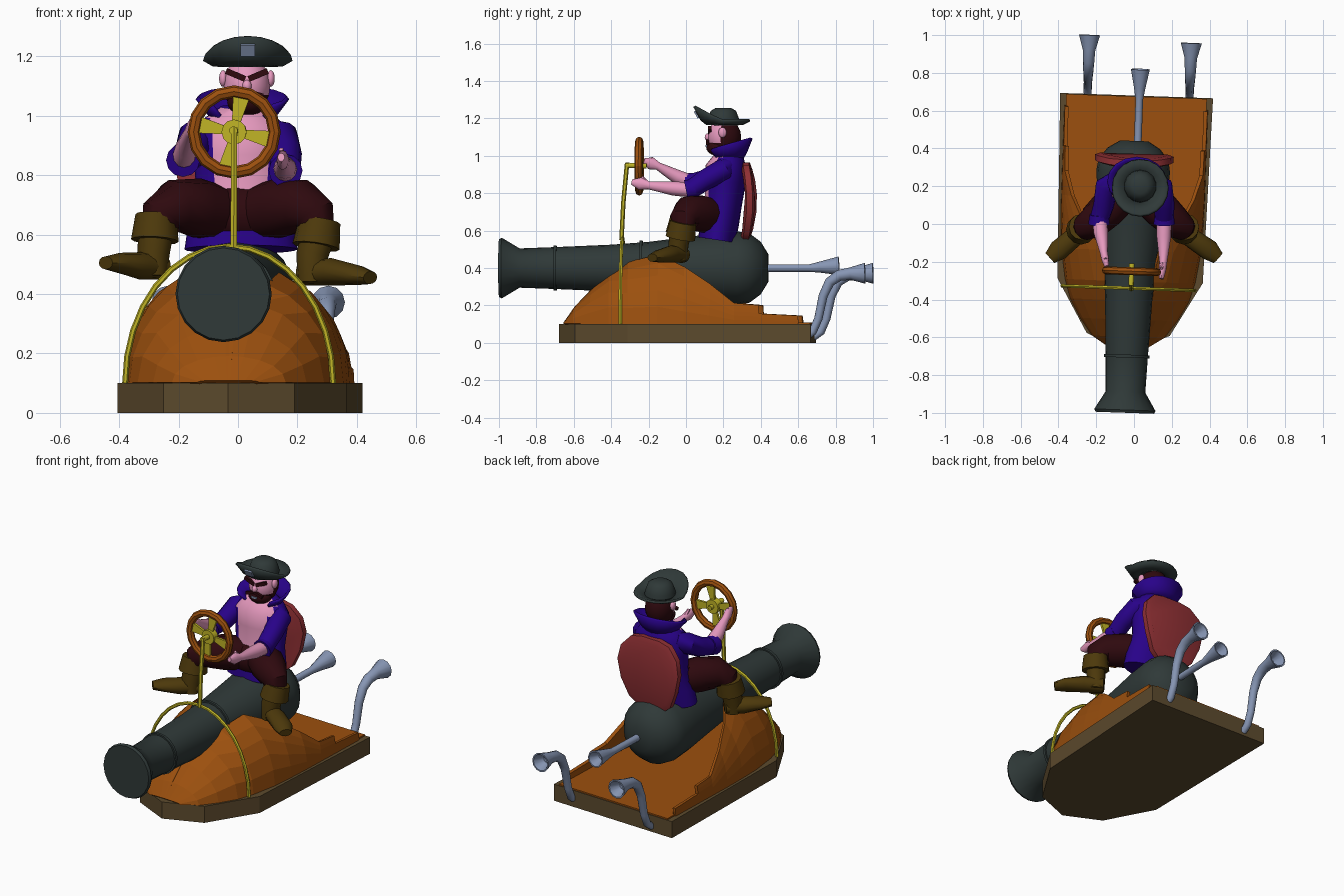
import bpy, bmesh, math
from mathutils import Vector, Matrix

if "Cube" in bpy.data.objects:
    bpy.data.objects.remove(bpy.data.objects["Cube"], do_unlink=True)


def material(name, hex_code):
    rgb = [int(hex_code[i:i + 2], 16) / 255 for i in (0, 2, 4)]
    col = [c / 12.92 if c < .04 else ((c + .055) / 1.055) ** 2.4 for c in rgb] + [1]
    m = bpy.data.materials.new(name)
    m.use_nodes = True
    m.diffuse_color = col
    m.node_tree.nodes["Principled BSDF"].inputs["Base Color"].default_value = col
    return m


WOOD = material("dark_wood", "5C4A2D")
ORANGE = material("orange_wood", "9C500E")
IRON = material("black_iron", "2F3938")
STEEL = material("blue_steel", "8796B4")
PURPLE = material("purple_cloth", "280289")
MAROON = material("dark_maroon", "2E090E")
LEATHER = material("brown_leather", "4D390B")
SKIN = material("pink_skin", "E79ABF")
RED = material("red_leather", "903034")
YELLOW = material("yellow_brass", "C0B426")

# The whole vehicle sits slightly turned
TWIST = Matrix.Translation((-.01, 0, 0)) @ Matrix.Rotation(-.035, 4, 'Z')


def finish(name, bm, mats, smooth=40, turned=False, solid=0, rule=None):
    bmesh.ops.recalc_face_normals(bm, faces=bm.faces[:])
    if rule:
        for f in bm.faces:
            f.material_index = rule(f.calc_center_median(), f.normal)
    if turned:
        bm.transform(TWIST)
    me = bpy.data.meshes.new(name)
    bm.to_mesh(me)
    bm.free()
    ob = bpy.data.objects.new(name, me)
    bpy.context.collection.objects.link(ob)
    for m in mats if isinstance(mats, list) else [mats]:
        me.materials.append(m)
    if solid:
        mod = ob.modifiers.new("thickness", 'SOLIDIFY')
        mod.thickness = solid
        mod.offset = 0
    if smooth:
        bpy.ops.object.select_all(action='DESELECT')
        ob.select_set(True)
        bpy.context.view_layer.objects.active = ob
        bpy.ops.object.shade_smooth_by_angle(angle=math.radians(smooth))


def loft(rings, closed=True, caps=True):
    bm = bmesh.new()
    rows = [[bm.verts.new(p) for p in r] for r in rings]
    n = len(rows[0])
    for a, b in zip(rows, rows[1:]):
        for i in range(n if closed else n - 1):
            j = (i + 1) % n
            bm.faces.new((a[i], a[j], b[j], b[i]))
    if caps:
        bm.faces.new(rows[0])
        bm.faces.new(rows[-1])
    return bm


def sweep(name, pts, radii, mat, sides=12, ref=(1, 0, 0), recess=0, **kw):
    """Tube along pts; each radius is a number or (across, along ref)."""
    pts, ref, rings = [Vector(p) for p in pts], Vector(ref), []
    phase = math.pi / 4 if sides == 4 else 0
    for i, p in enumerate(pts):
        t = (pts[min(i + 1, len(pts) - 1)] - pts[max(i - 1, 0)]).normalized()
        u = ref.cross(t).normalized()
        v = t.cross(u)
        a, b = radii[i] if isinstance(radii[i], tuple) else (radii[i], radii[i])

        def ring(c, s):
            return [c + (u * a * math.cos(k) + v * b * math.sin(k)) * s for k in
                    (phase + math.tau * j / sides for j in range(sides))]
        rings.append(ring(p, 1))
    if recess:
        rings += [ring(p, .85), ring(p - t * recess, .4)]
    finish(name, loft(rings), mat, **kw)


def box(name, loc, size, mat, rot=(0, 0, 0)):
    bm = bmesh.new()
    bmesh.ops.create_cube(bm, size=1)
    turn = Matrix.Rotation(rot[0], 4, 'X') @ Matrix.Rotation(rot[1], 4, 'Y')
    bm.transform(Matrix.Translation(loc) @ turn @ Matrix.Diagonal((*size, 1)))
    finish(name, bm, mat, smooth=0)


def ball(name, loc, size, mat, **kw):
    bm = bmesh.new()
    bmesh.ops.create_uvsphere(bm, u_segments=14, v_segments=10, radius=1)
    bm.transform(Matrix.Translation(loc) @ Matrix.Diagonal((*size, 1)))
    finish(name, bm, mat, **kw)


# Base plate and deck
half = [(0, -.68), (.22, -.585), (.385, -.3), (.405, .68)]
outline = half + [(-x, y) for x, y in half[:0:-1]]
finish("base_plate", loft([[(x, y, z) for x, y in outline] for z in (0, .1)]),
       WOOD, smooth=0, turned=True)
finish("deck", loft([[(x * .92, y * .92 + .05, z) for x, y in outline] for z in (.09, .108)]),
       ORANGE, smooth=0, turned=True)

# Hull: faceted dome in front, open walls stepping down to the back (y, width, height, rim)
stations = [(-.645, .1, .004, 1), (-.59, .185, .085, 1), (-.5, .25, .18, 1), (-.4, .305, .27, 1),
            (-.3, .335, .345, .425), (-.14, .36, .40, .465), (0, .367, .41, .40),
            (.14, .37, .41, .31), (.27, .37, .41, .21), (.4, .37, .41, .2),
            (.402, .37, .41, .155), (.61, .37, .41, .145), (.612, .37, .41, .105)]
for side, label in ((1, "left"), (-1, "right")):
    rows = []
    for y, w, h, rim in stations:
        top = math.asin(min(1, (rim - .1) / h)) + (.06 if rim == 1 else 0)
        rows.append([(side * w * math.cos(top * i / 5), y, .1 + h * math.sin(top * i / 5))
                     for i in range(6)])
    finish(label + "_hull", loft(rows, closed=False, caps=False), ORANGE,
           smooth=0, turned=True, solid=.02)

# Cannon with reinforcing rings
barrel = [(-1, .155), (-.985, .162), (-.89, .105), (-.7, .112), (-.4, .125), (-.2, .14),
          (0, .165), (.15, .185), (.28, .195), (.34, .185), (.4, .14), (.44, .075)]
sweep("cannon", [(-.004, y, .4) for y, r in barrel], [r for y, r in barrel], IRON,
      sides=20, turned=True)
for y, r in ((-.7, .121), (-.24, .146)):
    sweep("cannon_ring", [(-.004, y - .008, .4), (-.004, y + .008, .4)], [r, r], IRON,
          sides=20, turned=True)

# Exhaust horns
sweep("centre_horn", [(.015, y, z) for y, z in ((.42, .4), (.66, .4), (.72, .405), (.82, .412))],
      [.02, .02, .03, .05], STEEL, recess=.06, turned=True)
bend = [(.66, .03), (.7, .06), (.73, .13), (.755, .25), (.79, .325), (.84, .36), (.9, .37), (.98, .372)]
for side, label in ((1, "left"), (-1, "right")):
    sweep(label + "_horn", [(side * .27 + .01, y - side * .012, z) for y, z in bend],
          [.02, .022, .022, .024, .027, .03, .033, .056], STEEL, recess=.06, turned=True)

# Brass arch, steering post and wheel
arch = [(.35 * math.cos(a) - .008, -.34, .1 + .46 * math.sin(a)) for a in
        (math.pi * i / 16 for i in range(17))]
sweep("brass_arch", arch, [.01] * 17, YELLOW, sides=6, ref=(0, 1, 0), turned=True)
HUB = Vector((.006, -.25, .945))
sweep("steering_post", [(.008, -.345, .55), (.008, -.335, .75), (.008, -.315, .96)],
      [.012] * 3, YELLOW, sides=6, turned=True)
sweep("steering_shaft", [(.006, -.325, .95), (.006, -.21, .945)], [.014] * 2, YELLOW, turned=True)
sweep("wheel_hub", [HUB + Vector((0, y, 0)) for y in (-.02, .02)], [.042] * 2, YELLOW, turned=True)
ring_rows = []
for i in range(17):
    a = math.tau * i / 16
    ring_rows.append([HUB + Vector(((.136 + .021 * math.cos(b)) * math.cos(a), .021 * math.sin(b),
                     (.136 + .021 * math.cos(b)) * math.sin(a)))
                     for b in (math.tau * j / 8 for j in range(8))])
finish("wheel_rim", loft(ring_rows, caps=False), ORANGE, turned=True)
for i in range(4):
    a = math.pi / 2 * i - .2
    d = Vector((math.cos(a), 0, math.sin(a)))
    sweep("wheel_spoke", [HUB + d * .02, HUB + d * .14], [(.017, .01), (.044, .01)], YELLOW,
          sides=4, ref=(0, 1, 0), smooth=0, turned=True)

# Seat back: a bowed slab with rounded rims
edge = [(.08, .54), (.14, .585), (.185, .69), (.208, .8), (.19, .885), (.13, .95), (.06, .965)]
edge += [(-x, z) for x, z in edge[::-1]]
slab = []
for depth, size in ((-.024, .88), (-.016, 1), (.016, 1), (.026, .86)):
    slab.append([(x * size, .348 + depth - .6 * (z - .76) ** 2, .76 + (z - .76) * size)
                 for x, z in edge])
finish("seat_back", loft(slab), RED, turned=True)

# Coat with a bare chest
coat = [(.55, .165, .19, .1), (.65, .18, .175, .105), (.75, .2, .15, .1), (.86, .21, .16, .11),
        (.94, .215, .165, .11), (.99, .225, .125, .085), (1.03, .22, .07, .06)]
sweep("coat", [(.01, y, z) for z, y, rx, ry in coat], [(ry, rx) for z, y, rx, ry in coat],
      [PURPLE, SKIN], sides=20,
      rule=lambda c, n: int(n.y < -.3 and abs(c.x - .01) < .105 and c.z > .7))
sweep("neck", [(.02, .2, .98), (.025, .195, 1.08)], [.05, .05], SKIN)

# Turned-up collar, open in front and highest at the back
collar = []
for z, rx, ry, rise in ((.985, .09, .075, 0), (1.01, .115, .095, .01), (1.06, .152, .125, .035)):
    collar.append([(.015 + rx * math.sin(a), .225 - ry * math.cos(a), z - rise * math.cos(a))
                   for a in (.75 + (math.tau - 1.5) * i / 12 for i in range(13))])
finish("collar", loft(collar, closed=False, caps=False), PURPLE, solid=.014)

# Head, beard and face
ball("head", (.03, .205, 1.1), (.08, .09, .1), [MAROON, SKIN],
     rule=lambda c, n: int(c.y < .2 and c.z > 1.06))
ball("beard", (.03, .17, 1.045), (.068, .062, .045), MAROON)
ball("nose", (.03, .118, 1.1), (.016, .018, .02), SKIN)
box("mouth", (.03, .109, 1.052), (.035, .008, .01), STEEL)
for side, label in ((1, "left"), (-1, "right")):
    ball(label + "_ear", (.03 + side * .08, .195, 1.125), (.014, .022, .028), SKIN)
    box(label + "_brow", (.03 + side * .038, .126, 1.137), (.07, .018, .02), MAROON,
        rot=(0, -side * .4, 0))
    box(label + "_moustache", (.03 + side * .028, .114, 1.074), (.055, .016, .016), MAROON,
        rot=(0, side * .3, 0))

# Hat: crown plus brim folded up at the front
crown = [(1.165, .088), (1.2, .083), (1.24, .068), (1.257, .04)]
sweep("hat_crown", [(.033, .2, z) for z, r in crown], [r for z, r in crown], IRON, sides=14)
brim = []
for rx, ry, lift, z0 in ((.075, .08, 0, 1.17), (.115, .11, .022, 1.172), (.147, .148, .075, 1.19)):
    brim.append([(.033 + rx * math.sin(a), .193 - ry * math.cos(a),
                  z0 + lift * max(0, math.cos(a)) ** 1.1) for a in
                 (math.tau * i / 20 for i in range(20))])
finish("hat_brim", loft(brim, caps=False), IRON, solid=.014)
box("hat_buckle", (.033, .056, 1.22), (.05, .009, .042), STEEL, rot=(.5, 0, 0))

# Arms: sleeve, cuff, forearm with hand, thumb
arms = (("left", 1, (.16, .02, .815), (.155, -.2, .842), (.145, -.29, .86)),
        ("right", -1, (-.185, .02, .85), (-.16, -.15, .945), (-.145, -.225, .975)))
for label, s, elbow, wrist, tip in arms:
    elbow, wrist, tip = Vector(elbow), Vector(wrist), Vector(tip)
    sweep(label + "_sleeve", [(s * .1, .235, .945), (s * .145, .2, .925), (s * .16, .1, .87), elbow],
          [.045, .06, .055, .05], PURPLE)
    sweep(label + "_cuff", [elbow + Vector((0, .03, .01)), elbow - Vector((0, .02, 0))],
          [.05, .057], PURPLE)
    sweep(label + "_forearm", [elbow + Vector((0, .03, 0)), elbow.lerp(wrist, .4), wrist,
          wrist.lerp(tip, .5), tip], [.04, .038, .021, (.034, .02), (.014, .012)], SKIN)
    sweep(label + "_thumb", [wrist, wrist + Vector((-s * .01, -.035, .045))], [.014, .008], SKIN, sides=6)

# Legs and boots: the left foot hangs lower and further in, the right toe points up
sweep("hips", [(-.13, .16, .665), (0, .15, .67), (.13, .16, .665)], [.095, .1, .095], MAROON,
      ref=(0, 1, 0))
for s, label, drop, tuck, toe in ((1, "left", -.02, .035, -.005), (-1, "right", 0, 0, .025)):
    sweep(label + "_thigh", [(s * .05, .16, .67), (s * .14, .08, .69), (s * .215, .01, .695),
          (s * .258, -.015, .665), (s * .27, -.015, .61)], [.09, .1, .09, .072, .055],
          MAROON, ref=(0, 1, 0))
    sweep(label + "_boot_cuff", [(s * .275, -.015, .665 + drop), (s * (.28 - tuck / 2), -.03, .58 + drop)],
          [.07, .08], LEATHER)
    sweep(label + "_boot_shaft", [(s * .275, -.02, .62), (s * (.285 - tuck), -.04, .53),
          (s * (.285 - tuck), -.045, .46 + drop)], [.06, .054, .05], LEATHER)
    sweep(label + "_boot_foot", [(s * (.255 - tuck), -.015, .49 + drop),
          (s * (.33 - tuck / 2), -.08, .495 + drop), (s * .4, -.14, .487 + drop + toe * .7),
          (s * .445, -.18, .48 + drop + toe)],
          [(.045, .042), (.052, .046), (.055, .034), (.035, .022)], LEATHER, ref=(0, 0, 1))
